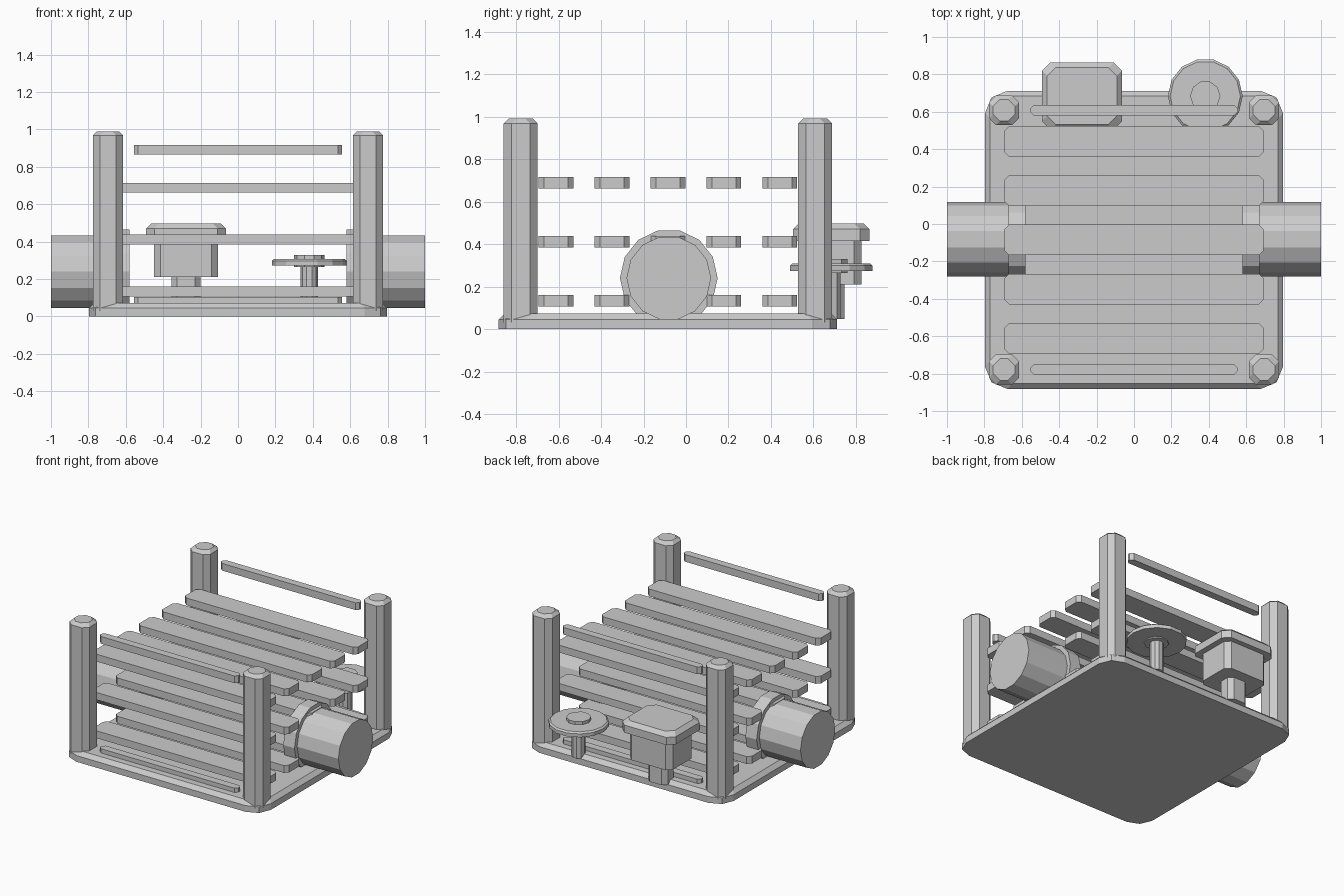
import bpy
import bmesh
from math import cos, sin, pi, tau

cube = bpy.data.objects.get("Cube")
if cube:
    bpy.data.objects.remove(cube, do_unlink=True)

YC = -0.085      # middle of the frame in depth
FIT = 0.684      # depth of the fittings at the back


def loft(name, rings):
    """Skin a stack of equal-length rings and cap both ends."""
    bm = bmesh.new()
    loops = [[bm.verts.new(p) for p in ring] for ring in rings]
    n = len(loops[0])
    for low, high in zip(loops, loops[1:]):
        for i in range(n):
            j = (i + 1) % n
            bm.faces.new((low[i], low[j], high[j], high[i]))
    bm.faces.new(loops[0][::-1])
    bm.faces.new(loops[-1])
    bmesh.ops.recalc_face_normals(bm, faces=bm.faces)
    mesh = bpy.data.meshes.new(name)
    bm.to_mesh(mesh)
    bm.free()
    obj = bpy.data.objects.new(name, mesh)
    bpy.context.collection.objects.link(obj)
    return obj


def plan_ring(cx, cy, hx, hy, corner, segs, z):
    """Rectangle with its four corners cut by a faceted arc."""
    pts = []
    for k, (sx, sy) in enumerate(((1, 1), (-1, 1), (-1, -1), (1, -1))):
        for s in range(segs + 1):
            a = (k + s / segs) * pi / 2
            pts.append((cx + sx * (hx - corner) + corner * cos(a),
                        cy + sy * (hy - corner) + corner * sin(a), z))
    return pts


def block(name, cx, cy, size_x, size_y, z0, z1, corner, top=0, segs=1):
    """Upright block with cut corners and an optional top chamfer."""
    hx, hy = size_x / 2, size_y / 2
    rings = [plan_ring(cx, cy, hx, hy, corner, segs, z0),
             plan_ring(cx, cy, hx, hy, corner, segs, z1 - top)]
    if top:
        rings.append(plan_ring(cx, cy, hx - top, hy - top, corner, segs, z1))
    return loft(name, rings)


def turned(name, sides, levels, place):
    """Faceted round part from (height, radius) levels."""
    return loft(name, [[place(r * cos(i * tau / sides), r * sin(i * tau / sides), h)
                        for i in range(sides)] for h, r in levels])


# Floor plate
block("floor_plate", 0, YC, 1.594, 1.594, 0, 0.073, 0.12, 0.028, 2)

# Corner posts
for side, sx in (("left", 1), ("right", -1)):
    for end, sy in (("front", -1), ("back", 1)):
        block(f"{end}_{side}_post", sx * 0.695, YC + sy * 0.693,
              0.16, 0.16, 0.03, 0.99, 0.036, 0.022)

# Thin rails between the posts
for end, sy in (("front", -1), ("back", 1)):
    for level, z in (("lower", 0.052), ("upper", 0.865)):
        block(f"{end}_{level}_rail", 0, YC + sy * 0.693, 1.11, 0.056,
              z, z + 0.052, 0.02)

# Three decks of slats
for level, z in (("bottom", 0.107), ("middle", 0.385), ("top", 0.662)):
    for i in range(5):
        block(f"{level}_slat_{i + 1}", 0, YC + (i - 2) * 0.2635,
              1.386, 0.163, z, z + 0.053, 0.025)

# Side drums with wider inner collars
for side, sx in (("left", 1), ("right", -1)):
    def sideways(a, b, h):
        return (sx * h, -0.081 + a, 0.24 + b)
    turned(f"{side}_drum", 14, ((0.66, 0.199), (1.0, 0.199)), sideways)
    turned(f"{side}_drum_collar", 14, ((0.58, 0.23), (0.67, 0.23)), sideways)

# Capped box on a stem
block("box_stem", -0.278, FIT, 0.155, 0.125, 0.047, 0.23, 0.03)
block("box_body", -0.278, FIT, 0.343, 0.285, 0.21, 0.43, 0.035)
block("box_cap", -0.278, FIT, 0.428, 0.36, 0.415, 0.498, 0.045, 0.028)


# Round valve wheel on a stem
def upright(a, b, h):
    return (0.381 + a, FIT + b, h)


turned("wheel_stem", 10, ((0.047, 0.046), (0.29, 0.046)), upright)
turned("wheel_disc", 14, ((0.273, 0.2), (0.298, 0.2), (0.308, 0.188)), upright)
turned("wheel_hub", 10, ((0.265, 0.081), (0.33, 0.081)), upright)
